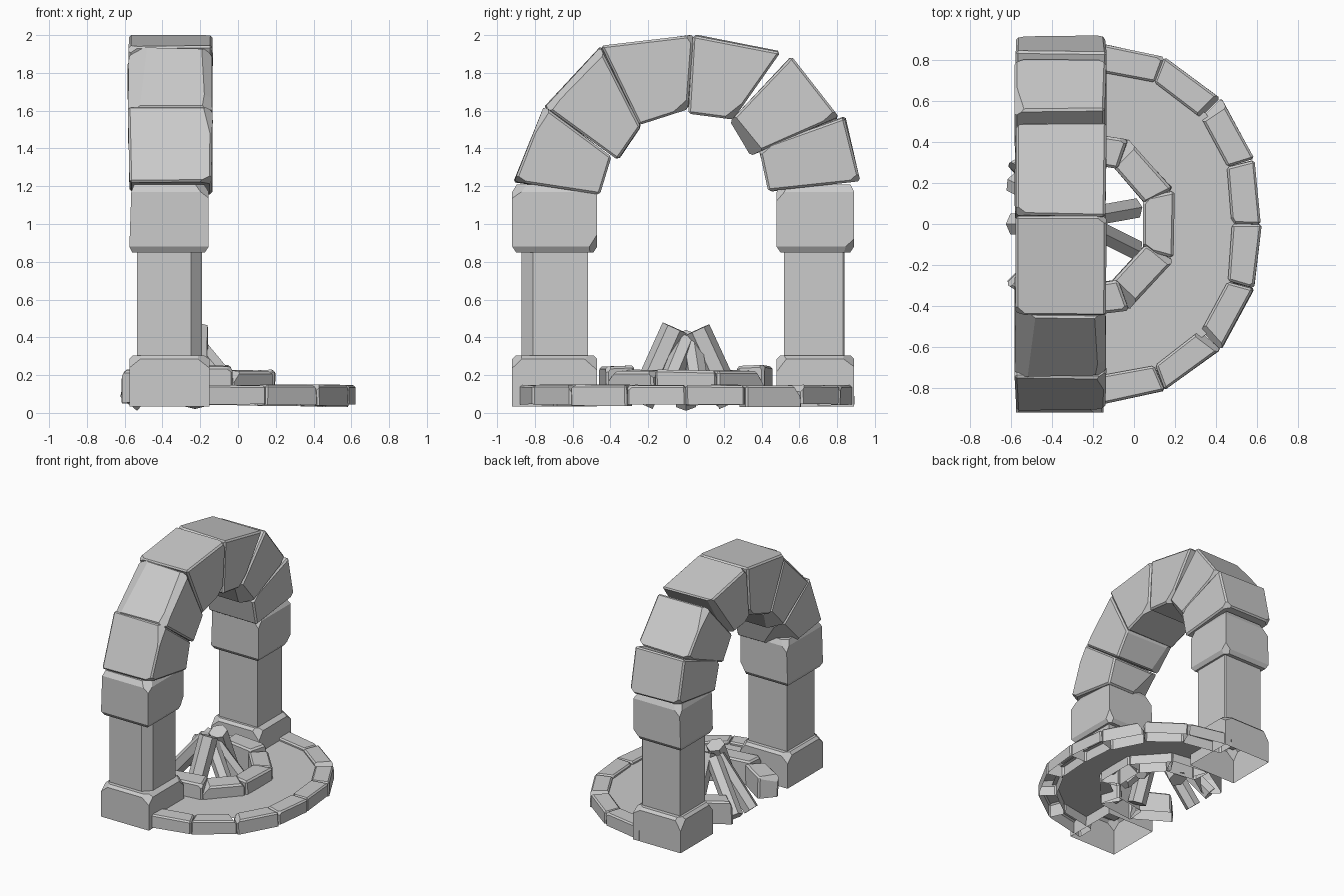
import bpy, bmesh, math, random
from mathutils import Vector

if "Cube" in bpy.data.objects:
    bpy.data.objects.remove(bpy.data.objects["Cube"])

random.seed(11)


def finish(name, bm, open_bottom=False):
    bmesh.ops.recalc_face_normals(bm, faces=bm.faces)
    if open_bottom:
        low = [f for f in bm.faces if f.normal.z < -0.4]
        bmesh.ops.delete(bm, geom=low, context='FACES')
    me = bpy.data.meshes.new(name)
    bm.to_mesh(me)
    bm.free()
    ob = bpy.data.objects.new(name, me)
    bpy.context.collection.objects.link(ob)
    return ob


def chip(bm, corner, depth):
    """Slice one corner off a convex block."""
    mid = sum((v.co for v in bm.verts), Vector()) / len(bm.verts)
    n = Vector(corner) - mid
    n = Vector([math.copysign(random.uniform(0.7, 1.2), c) for c in n]).normalized()
    bmesh.ops.bisect_plane(bm, geom=bm.verts[:] + bm.edges[:] + bm.faces[:],
                           plane_co=Vector(corner) - n * depth, plane_no=n, clear_outer=True)
    bmesh.ops.holes_fill(bm, edges=[e for e in bm.edges if e.is_boundary], sides=0)


def block(name, loop, axis, lo, hi, bevel=0.015, chips=0, depth=0.04, jitter=0.006, open_bottom=False):
    """Rough stone: a 2D outline extruded along x or z, bevelled and chipped."""
    bm = bmesh.new()
    rings = []
    for t in (lo, hi):
        ring = []
        for u, v in loop:
            co = Vector((t, u, v)) if axis == 'x' else Vector((u, v, t))
            co += Vector([random.uniform(-jitter, jitter) for _ in range(3)])
            ring.append(bm.verts.new(co))
        rings.append(ring)
    bm.faces.new(rings[0])
    bm.faces.new(rings[1])
    for i in range(len(loop)):
        j = (i + 1) % len(loop)
        bm.faces.new((rings[0][i], rings[0][j], rings[1][j], rings[1][i]))
    bmesh.ops.recalc_face_normals(bm, faces=bm.faces)
    corners = [v.co.copy() for v in bm.verts]
    if open_bottom:
        corners = corners[len(loop):]
    if bevel:
        bmesh.ops.bevel(bm, geom=bm.edges[:], offset=bevel, segments=1, profile=0.5, affect='EDGES')
    for c in random.sample(corners, chips):
        chip(bm, c, depth)
    return finish(name, bm, open_bottom)


def tapered(name, layers, chips=(), depth=0.05, open_bottom=False):
    """Stacked rectangles (x0, x1, y0, y1, z) for plinths and capitals."""
    bm = bmesh.new()
    rings = [[bm.verts.new((x, y, z)) for x, y in ((a, c), (b, c), (b, d), (a, d))]
             for a, b, c, d, z in layers]
    for r, s in zip(rings, rings[1:]):
        for i in range(4):
            j = (i + 1) % 4
            bm.faces.new((r[i], r[j], s[j], s[i]))
    bm.faces.new(rings[0])
    bm.faces.new(rings[-1])
    bmesh.ops.recalc_face_normals(bm, faces=bm.faces)
    for c in chips:
        chip(bm, c, depth)
    return finish(name, bm, open_bottom)


# Pillars: plinth, shaft and capital on each side
for side, y0, y1, c0, c1, cut in (("left", -0.92, -0.47, -0.87, -0.52, 0.06),
                                  ("right", 0.48, 0.89, 0.52, 0.84, 0.01)):
    tapered(side + "_plinth", [(-0.575, -0.15, y0, y1, 0.035), (-0.575, -0.15, y0, y1, 0.285),
                               (-0.555, -0.18, y0 + 0.02, y1 - 0.02, 0.305)],
            [(x, y, 0.3) for x in (-0.575, -0.15) for y in (y0, y1)], 0.04, open_bottom=True)
    out, inn = (c0, c1) if side == "left" else (c1, c0)
    s = 1 if side == "left" else -1
    block(side + "_shaft", [(-0.535, out), (-0.19 - cut, out), (-0.19, out + s * cut),
                            (-0.19, inn), (-0.535, inn)], 'z', 0.29, 0.88, bevel=0, jitter=0)
    tapered(side + "_capital", [(-0.56, -0.175, y0 + 0.02, y1 - 0.02, 0.85),
                                (-0.575, -0.155, y0, y1, 0.88), (-0.565, -0.155, y0, y1, 1.17),
                                (-0.55, -0.18, y0 + 0.025, y1 - 0.02, 1.21)],
            [(-0.155, y0, 1.18), (-0.57, y1, 1.18), (-0.155, y1, 0.87)], 0.03)

# Arch stones, outlines in y-z
arch = [
    [(-0.915, 1.22), (-0.455, 1.16), (-0.40, 1.36), (-0.75, 1.62)],
    [(-0.75, 1.62), (-0.36, 1.345), (-0.235, 1.52), (-0.45, 1.94)],
    [(-0.45, 1.94), (-0.25, 1.53), (0.01, 1.61), (0.04, 2.0)],
    [(0.04, 2.0), (0.015, 1.585), (0.25, 1.555), (0.495, 1.91)],
    [(0.56, 1.885), (0.235, 1.545), (0.34, 1.36), (0.81, 1.565)],
    [(0.84, 1.57), (0.385, 1.40), (0.44, 1.17), (0.92, 1.23)],
]
for i, loop in enumerate(arch):
    block(f"arch_stone_{i + 1}", loop, 'x', -0.58, -0.137, bevel=0.012, chips=4, depth=0.032, jitter=0.006)

# Curb stones around the half-round floor, open underneath
outer = [(-0.22, 0.895), (0.15, 0.815), (0.425, 0.615), (0.588, 0.315), (0.623, 0)]
inner = [(-0.22, 0.75), (0.10, 0.69), (0.325, 0.52), (0.455, 0.28), (0.475, 0)]
outer += [(x, -y) for x, y in outer[-2::-1]]
inner += [(x, -y) for x, y in inner[-2::-1]]
for i in range(8):
    quad = [Vector(p) for p in (outer[i], outer[i + 1], inner[i + 1], inner[i])]
    mid = sum(quad, Vector((0, 0))) / 4
    block(f"curb_stone_{i + 1}", [mid + (p - mid) * 0.992 for p in quad], 'z',
          random.uniform(0.02, 0.035), 0.148, bevel=0.011, chips=1, depth=0.02,
          jitter=0.004, open_bottom=True)

# Floor sheet between the curb and the hearth
bm = bmesh.new()
a = [bm.verts.new((x + 0.03, y * 1.03, 0.125)) for x, y in inner]
b = [bm.verts.new((-0.25 + 0.37 * math.cos(t), 0.37 * math.sin(t), 0.125))
     for t in [math.radians(82 - 20.5 * k) for k in range(9)]]
for i in range(8):
    bm.faces.new((a[i], b[i], b[i + 1], a[i + 1]))
finish("floor", bm)

# Hearth stones in a horseshoe, open underneath
for i, deg in enumerate((-122, -82, -42, 0, 42, 82, 122)):
    t = math.radians(deg)
    r, w = Vector((math.cos(t), math.sin(t))), Vector((-math.sin(t), math.cos(t)))
    c = Vector((-0.25, 0))
    quad = [c + r * 0.295 - w * 0.13, c + r * 0.445 - w * 0.165,
            c + r * 0.445 + w * 0.165, c + r * 0.295 + w * 0.13]
    block(f"hearth_stone_{i + 1}", quad, 'z', 0.04, 0.25 if abs(deg) == 82 else 0.225,
          bevel=0.013, chips=2, depth=0.025, open_bottom=True)

# Firewood leaning together
logs = [((0.0, 0.075, 0.09), (-0.25, 0.03, 0.38), 0.055),
        ((0.0, -0.12, 0.09), (-0.24, 0.0, 0.38), 0.055),
        ((-0.23, -0.24, 0.05), (-0.22, -0.06, 0.45), 0.07),
        ((-0.23, 0.24, 0.05), (-0.22, 0.06, 0.44), 0.07),
        ((-0.58, 0.20, 0.07), (-0.28, 0.05, 0.40), 0.06),
        ((-0.58, 0.0, 0.05), (-0.28, 0.0, 0.40), 0.06)]
for i, (foot, top, rad) in enumerate(logs):
    d = Vector(top) - Vector(foot)
    bpy.ops.mesh.primitive_cylinder_add(vertices=6, radius=rad, depth=d.length,
                                        location=(Vector(foot) + Vector(top)) / 2,
                                        rotation=d.to_track_quat('Z', 'Y').to_euler())
    bpy.context.object.name = f"log_{i + 1}"
